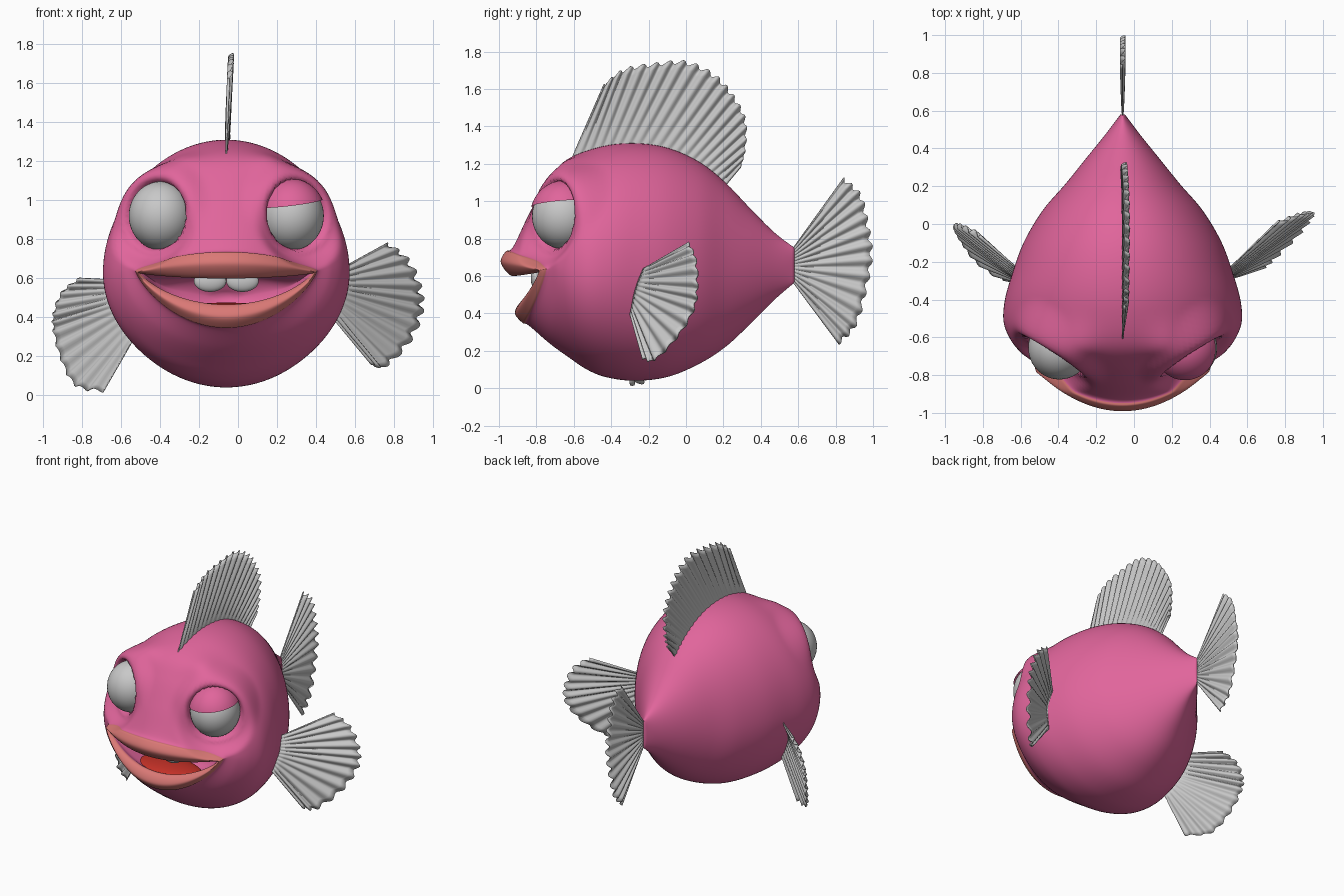
import bpy
import bmesh
import math
from mathutils import Vector

if "Cube" in bpy.data.objects:
    bpy.data.objects.remove(bpy.data.objects["Cube"], do_unlink=True)

MID = -0.06          # the body's plane of symmetry
STEPS = 8            # samples between body sections
COLUMNS = 144


def material(name, rgb):
    mat = bpy.data.materials.new(name)
    mat.use_nodes = True
    mat.diffuse_color = (*rgb, 1)
    mat.node_tree.nodes["Principled BSDF"].inputs["Base Color"].default_value = (*rgb, 1)
    return mat


PINK = material("pink skin", (0.75, 0.13, 0.33))
SALMON = material("salmon lips", (0.70, 0.19, 0.18))
GREY = material("pale grey", (0.58, 0.58, 0.58))
RED = material("red tongue", (0.55, 0.03, 0.02))


def spline(points, count):
    """Sample a smooth curve through the points."""
    points = [Vector(p) for p in points]
    last = len(points) - 1
    result = []
    for i in range(count):
        s = i / (count - 1) * last
        k = min(int(s), last - 1)
        t = s - k
        b, c = points[k], points[k + 1]
        a = points[k - 1] if k else b * 2 - c
        d = points[k + 2] if k + 2 <= last else c * 2 - b
        result.append(b + (c - a) * (t / 2) + (a * 2 - b * 5 + c * 4 - d) * (t * t / 2)
                      + (b * 3 - a - c * 3 + d) * (t ** 3 / 2))
    return result


def smooth(low, high, value):
    t = max(0.0, min(1.0, (value - low) / (high - low)))
    return t * t * (3 - 2 * t)


def grid_object(name, rows, materials, closed=False, pick=None):
    """Skin a grid of points; closed grids wrap round and get end caps."""
    bm = bmesh.new()
    grid = [[bm.verts.new(p) for p in row] for row in rows]
    width = len(grid[0])
    for r in range(len(grid) - 1):
        for c in range(width if closed else width - 1):
            d = (c + 1) % width
            face = bm.faces.new((grid[r][c], grid[r][d], grid[r + 1][d], grid[r + 1][c]))
            face.material_index = pick(r) if pick else 0
    if closed:
        bm.faces.new(grid[0])
        bm.faces.new(grid[-1])
    bmesh.ops.recalc_face_normals(bm, faces=bm.faces[:])
    for face in bm.faces:
        face.smooth = True
    mesh = bpy.data.meshes.new(name)
    bm.to_mesh(mesh)
    bm.free()
    obj = bpy.data.objects.new(name, mesh)
    for mat in materials:
        mesh.materials.append(mat)
    bpy.context.collection.objects.link(obj)
    return obj


def ball(name, centre, radii, mat, cut=None):
    """Smooth ellipsoid, optionally keeping only the side a plane normal points to."""
    bm = bmesh.new()
    bmesh.ops.create_uvsphere(bm, u_segments=48, v_segments=32, radius=1)
    for v in bm.verts:
        v.co = Vector(centre) + Vector([a * b for a, b in zip(v.co, radii)])
    if cut:
        bmesh.ops.bisect_plane(bm, geom=bm.verts[:] + bm.edges[:] + bm.faces[:],
                               plane_co=cut[0], plane_no=cut[1], clear_inner=True)
    for face in bm.faces:
        face.smooth = True
    mesh = bpy.data.meshes.new(name)
    bm.to_mesh(mesh)
    bm.free()
    mesh.materials.append(mat)
    obj = bpy.data.objects.new(name, mesh)
    bpy.context.collection.objects.link(obj)
    return obj


def fin(name, base, tips, ribs):
    """Pleated fan between a base curve and a tip curve."""
    count = ribs * 8 + 1
    roots, ends = spline(base, count), spline(tips, count)
    across = (ends[count // 2] - roots[count // 2]).cross(ends[-1] - ends[0]).normalized()
    rows = []
    for j in range(13):
        t = j / 12
        row = []
        for i in range(count):
            wave = 2 * math.pi * i / 8
            reach = t * (1 + 0.025 * t * math.cos(wave + 0.8))
            row.append(roots[i].lerp(ends[i], reach) + across * (0.012 * t ** 0.6 * math.sin(wave)))
        rows.append(row)
    obj = grid_object(name, rows, [GREY])
    solid = obj.modifiers.new("thickness", "SOLIDIFY")
    solid.thickness = 0.006
    solid.offset = 0
    return obj


# Body sections: half width, top z, side z, bottom z, top y, side y, bottom y, pinch
def plain(y, top, bottom, half, side=0.64):
    return (half, top, side, bottom, y, y, y, 1)


sections = [
    (0.05, 0.52, 0.50, 0.48, -0.50, -0.50, -0.50, 1),       # back of mouth
    (0.30, 0.62, 0.55, 0.40, -0.60, -0.60, -0.60, 1.2),
    (0.42, 0.625, 0.62, 0.42, -0.85, -0.74, -0.78, 1.6),
    (0.44, 0.60, 0.625, 0.465, -0.93, -0.765, -0.87, 1.6),  # lips
    (0.455, 0.67, 0.63, 0.405, -0.99, -0.785, -0.915, 1.6),
    (0.465, 0.73, 0.635, 0.35, -0.965, -0.76, -0.875, 1.6),
    (0.475, 0.755, 0.64, 0.335, -0.925, -0.73, -0.84, 1.5),
    (0.54, 0.93, 0.64, 0.24, -0.84, -0.68, -0.73, 1.15),    # face
    (0.595, 1.10, 0.64, 0.16, -0.745, -0.61, -0.62, 1),
    (0.63, 1.22, 0.63, 0.10, -0.64, -0.52, -0.53, 1),
    (0.625, 1.29, 0.63, 0.06, -0.46, -0.41, -0.43, 1),
    plain(-0.28, 1.31, 0.04, 0.59),
    plain(-0.10, 1.285, 0.06, 0.525),
    plain(0.07, 1.21, 0.13, 0.425),
    plain(0.21, 1.10, 0.22, 0.305),
    plain(0.34, 0.965, 0.34, 0.20, 0.65),
    plain(0.47, 0.835, 0.47, 0.095, 0.655),
    plain(0.58, 0.75, 0.565, 0.012, 0.66),
]

EYE = Vector((0.335, -0.655, 0.92))
GAZE = Vector((0.55, -0.83, 0.08)).normalized()
BROW = Vector((0.25, -0.64, 1.19))


def sculpt(p):
    """Raise the brow and press a rimmed socket round each eye."""
    sign = -1 if p.x < 0 else 1
    q = Vector((abs(p.x), p.y, p.z))
    lift = math.exp(-((q - BROW).length / 0.11) ** 2)
    q += Vector((0.01, -0.03, 0.025)) * lift
    offset = q - EYE
    height = offset.dot(GAZE)
    radius = (offset - GAZE * height).length
    if height > -0.16:
        target = 0.055 - 0.08 * (1 - smooth(0.15, 0.19, radius))
        blend = 1 - smooth(0.20, 0.30, radius)
        q += GAZE * (target - height) * blend
    return Vector((sign * q.x + MID, q.y, q.z))


rings = []
dense = list(zip(*[spline([(s[k], 0, 0) for s in sections], (len(sections) - 1) * STEPS + 1)
                   for k in range(8)]))
for section in dense:
    half, top, side, bottom, y_top, y_side, y_bottom, pinch = [v.x for v in section]
    ring = []
    for c in range(COLUMNS):
        angle = 2 * math.pi * c / COLUMNS
        s = math.sin(angle)
        z_end, y_end = (top, y_top) if s >= 0 else (bottom, y_bottom)
        ring.append(sculpt(Vector((half * math.cos(angle),
                                   y_side + (y_end - y_side) * s * s,
                                   side + (z_end - side) * abs(s) ** pinch))))
    rings.append(ring)
grid_object("body", rings, [PINK, SALMON], closed=True,
            pick=lambda r: int(2.8 * STEPS <= r < 5.5 * STEPS))

# Eyes, with one drooping lid
for side, label in ((-1, "right"), (1, "left")):
    centre = Vector((MID + side * EYE.x, EYE.y, EYE.z))
    ball(label + "_eye", centre, (0.165, 0.168, 0.176), GREY)
lid_plane = (centre + Vector((0, 0, 0.065)), Vector((-0.12, -0.08, 1)))
ball("left_eyelid", centre, (0.176, 0.179, 0.19), PINK, cut=lid_plane)

# Teeth and tongue
for side, label in ((-1, "right"), (1, "left")):
    ball(label + "_tooth", (MID + side * 0.083, -0.80, 0.585), (0.083, 0.03, 0.055), GREY)
ball("tongue", (MID, -0.70, 0.44), (0.24, 0.13, 0.035), RED)

# Fins
fin("dorsal_fin",
    [(MID, -0.62, 1.21), (MID, -0.3, 1.27), (MID, 0, 1.2), (MID, 0.2, 1.07)],
    [(-0.042, -0.44, 1.62), (-0.038, -0.33, 1.7), (-0.036, -0.17, 1.73), (-0.035, 0, 1.74),
     (-0.038, 0.15, 1.67), (-0.044, 0.25, 1.56), (-0.05, 0.315, 1.43),
     (-0.055, 0.315, 1.28), (MID, 0.29, 1.18)], 19)
fin("tail_fin",
    [(MID, 0.57, 0.745), (MID, 0.57, 0.66), (MID, 0.57, 0.57)],
    [(MID, 0.84, 1.12), (MID, 0.93, 1.03), (MID, 0.97, 0.875), (MID, 0.99, 0.71),
     (MID, 0.96, 0.525), (MID, 0.905, 0.34), (MID, 0.815, 0.24)], 13)
fin("left_side_fin",
    [(0.51, -0.23, 0.64), (0.52, -0.27, 0.53), (0.48, -0.3, 0.4)],
    [(0.765, 0.01, 0.78), (0.87, 0.05, 0.69), (0.93, 0.06, 0.55), (0.935, 0.04, 0.42),
     (0.87, -0.05, 0.27), (0.75, -0.17, 0.15), (0.68, -0.23, 0.16)], 12)
fin("right_side_fin",
    [(-0.62, -0.23, 0.59), (-0.62, -0.29, 0.45), (-0.54, -0.33, 0.28)],
    [(-0.81, -0.06, 0.6), (-0.9, -0.02, 0.53), (-0.945, -0.01, 0.42), (-0.945, -0.03, 0.33),
     (-0.905, -0.1, 0.18), (-0.83, -0.2, 0.05), (-0.69, -0.3, 0.02)], 12)
